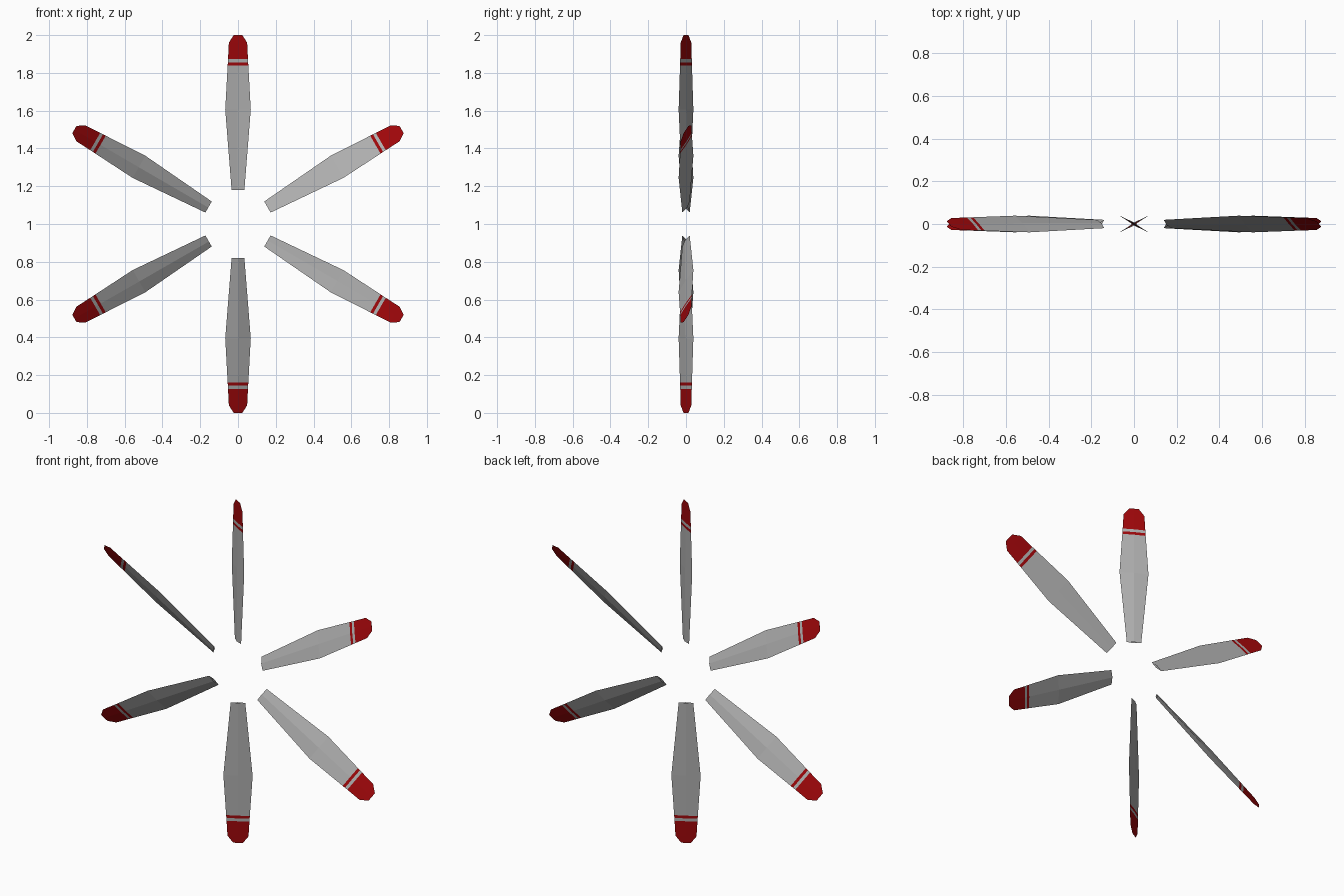
import bpy, bmesh
from math import radians
from mathutils import Matrix, Vector

if "Cube" in bpy.data.objects:
    bpy.data.objects.remove(bpy.data.objects["Cube"])

PITCH = radians(-30)
HUB_Z = 1.0

# blade profile: radius, half chord, half thickness
PROFILE = [(0.18, 0.039, 0.0065), (0.605, 0.078, 0.0045), (0.873, 0.061, 0.002),
           (0.96, 0.056, 0.001), (1.0, 0.026, 0.0004)]


def paint(name, rgb):
    mat = bpy.data.materials.new(name)
    mat.diffuse_color = (*rgb, 1)
    mat.use_nodes = True
    mat.node_tree.nodes["Principled BSDF"].inputs["Base Color"].default_value = mat.diffuse_color
    return mat


red = paint("red_paint", (0.34, 0.002, 0.003))
grey = paint("grey_metal", (0.42, 0.42, 0.42))


def section(r):
    """Half chord and half thickness at a radius."""
    for (r0, w0, t0), (r1, w1, t1) in zip(PROFILE, PROFILE[1:]):
        if r <= r1:
            f = (r - r0) / (r1 - r0)
            return w0 + (w1 - w0) * f, t0 + (t1 - t0) * f


def loft(name, spans, turn, mat):
    """Diamond-section pieces of one blade between pairs of radii."""
    bm = bmesh.new()
    for a, b in spans:
        radii = [a] + [p[0] for p in PROFILE if a < p[0] < b] + [b]
        rings = []
        for r in radii:
            w, t = section(r)
            rings.append([bm.verts.new(Vector(c)) for c in
                          ((w, 0, r), (0, t, r), (-w, 0, r), (0, -t, r))])
        for lo, hi in zip(rings, rings[1:]):
            for i in range(4):
                j = (i + 1) % 4
                bm.faces.new((lo[i], lo[j], hi[j], hi[i]))
        if b == 1.0:
            bm.faces.new(rings[-1])
    # pitch the blade, swing it round the hub, lift to hub height
    bm.transform(Matrix.Translation((0, 0, HUB_Z)) @ Matrix.Rotation(turn, 4, 'Y')
                 @ Matrix.Rotation(PITCH, 4, 'Z'))
    me = bpy.data.meshes.new(name)
    bm.to_mesh(me)
    bm.free()
    me.materials.append(mat)
    ob = bpy.data.objects.new(name, me)
    bpy.context.collection.objects.link(ob)


# six blades with a red stripe and a red tip
for k in range(6):
    turn = radians(60 * k)
    loft(f"blade_{k + 1}", [(0.18, 0.84), (0.856, 0.873)], turn, grey)
    loft(f"blade_tip_{k + 1}", [(0.84, 0.856), (0.873, 1.0)], turn, red)
